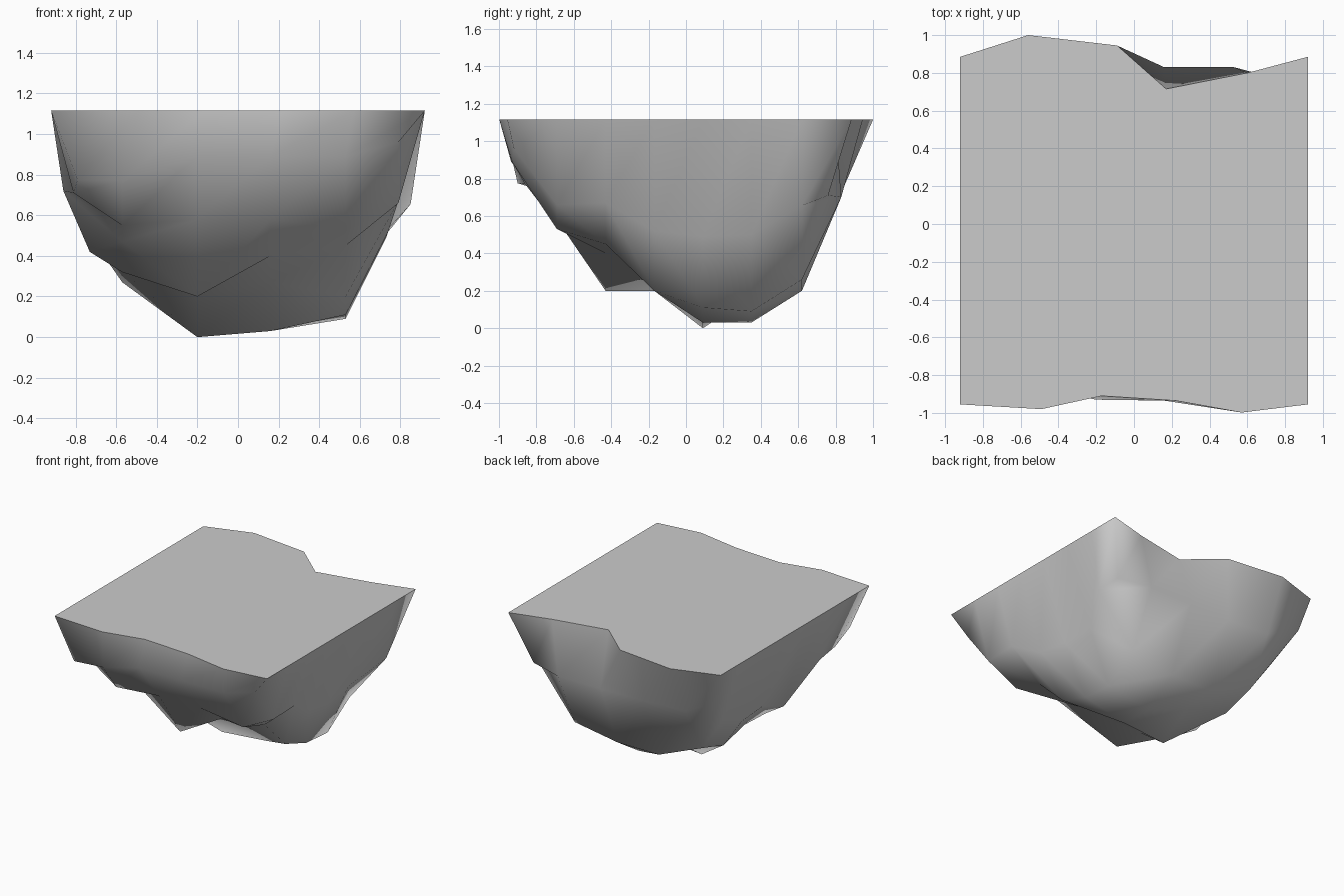
import bpy, bmesh

if "Cube" in bpy.data.objects:
    bpy.data.objects.remove(bpy.data.objects["Cube"])

TOP = 1.115
XS = [-0.57, -0.20, 0.16, 0.53]                    # inner columns
YS = [-0.69, -0.43, -0.17, 0.09, 0.35, 0.62]       # inner rows

# Rocky underside heights, front row to back row
heights = [[0.55, 0.58, 0.58, 0.53],
           [0.47, 0.20, 0.40, 0.45],
           [0.32, 0.20, 0.27, 0.20],
           [0.33, 0.00, 0.03, 0.11],
           [0.27, 0.17, 0.03, 0.09],
           [0.35, 0.20, 0.20, 0.26]]

# Shoulder ring where the underside meets the cliff walls
front = [(-0.79, -0.90, 0.775), (-0.57, -0.86, 0.77), (-0.20, -0.93, 0.89),
         (0.16, -0.935, 0.89), (0.53, -0.93, 0.89), (0.79, -0.92, 0.96)]
back = [(-0.86, 0.82, 0.86), (-0.57, 0.82, 0.72), (-0.20, 0.82, 0.70),
        (0.16, 0.83, 0.70), (0.53, 0.83, 0.70), (0.79, 0.76, 0.71)]
left = [(-0.81, 0.71), (-0.86, 0.72), (-0.73, 0.42), (-0.73, 0.52), (-0.73, 0.50), (-0.76, 0.62)]
right = [(0.79, 0.66), (0.79, 0.67), (0.74, 0.52), (0.73, 0.49), (0.71, 0.50), (0.85, 0.655)]

# Rim of the flat top
rim_front = [(-0.92, -0.955), (-0.49, -0.98), (-0.17, -0.91), (0.22, -0.935), (0.57, -0.998), (0.92, -0.955)]
rim_back = [(-0.92, 0.885), (-0.56, 1.0), (-0.09, 0.945), (0.17, 0.715), (0.60, 0.80), (0.92, 0.885)]

bm = bmesh.new()
rows = [front]
for y, hs, l, r in zip(YS, heights, left, right):
    rows.append([(l[0], y, l[1])] + [(x, y, h) for x, h in zip(XS, hs)] + [(r[0], y, r[1])])
rows.append(back)
grid = [[bm.verts.new(p) for p in row] for row in rows]


def perimeter(low, high, lefts, rights):
    """Order four sides into one loop."""
    return low + rights + high[::-1] + lefts[::-1]


# Underside, split along one diagonal direction
for a, b in zip(grid, grid[1:]):
    for i in range(5):
        bm.faces.new((a[i], b[i], a[i + 1]))
        bm.faces.new((b[i], b[i + 1], a[i + 1]))

# Cliff walls and flat top
shoulder = perimeter(grid[0], grid[-1], [r[0] for r in grid[1:-1]], [r[-1] for r in grid[1:-1]])
rim = [bm.verts.new((x, y, TOP)) for x, y in
       perimeter(rim_front, rim_back, [(-0.92, y) for y in YS], [(0.92, y) for y in YS])]
n = len(rim)
for i in range(n):
    j = (i + 1) % n
    bm.faces.new((shoulder[i], shoulder[j], rim[j], rim[i]))
top = bm.faces.new(rim)
bmesh.ops.recalc_face_normals(bm, faces=bm.faces)

# Smooth rock with a crisp rim around the flat top
for f in bm.faces:
    f.smooth = f is not top
for e in top.edges:
    e.smooth = False

mesh = bpy.data.meshes.new("rock_island")
bm.to_mesh(mesh)
bm.free()
rock = bpy.data.objects.new("rock_island", mesh)
bpy.context.collection.objects.link(rock)
